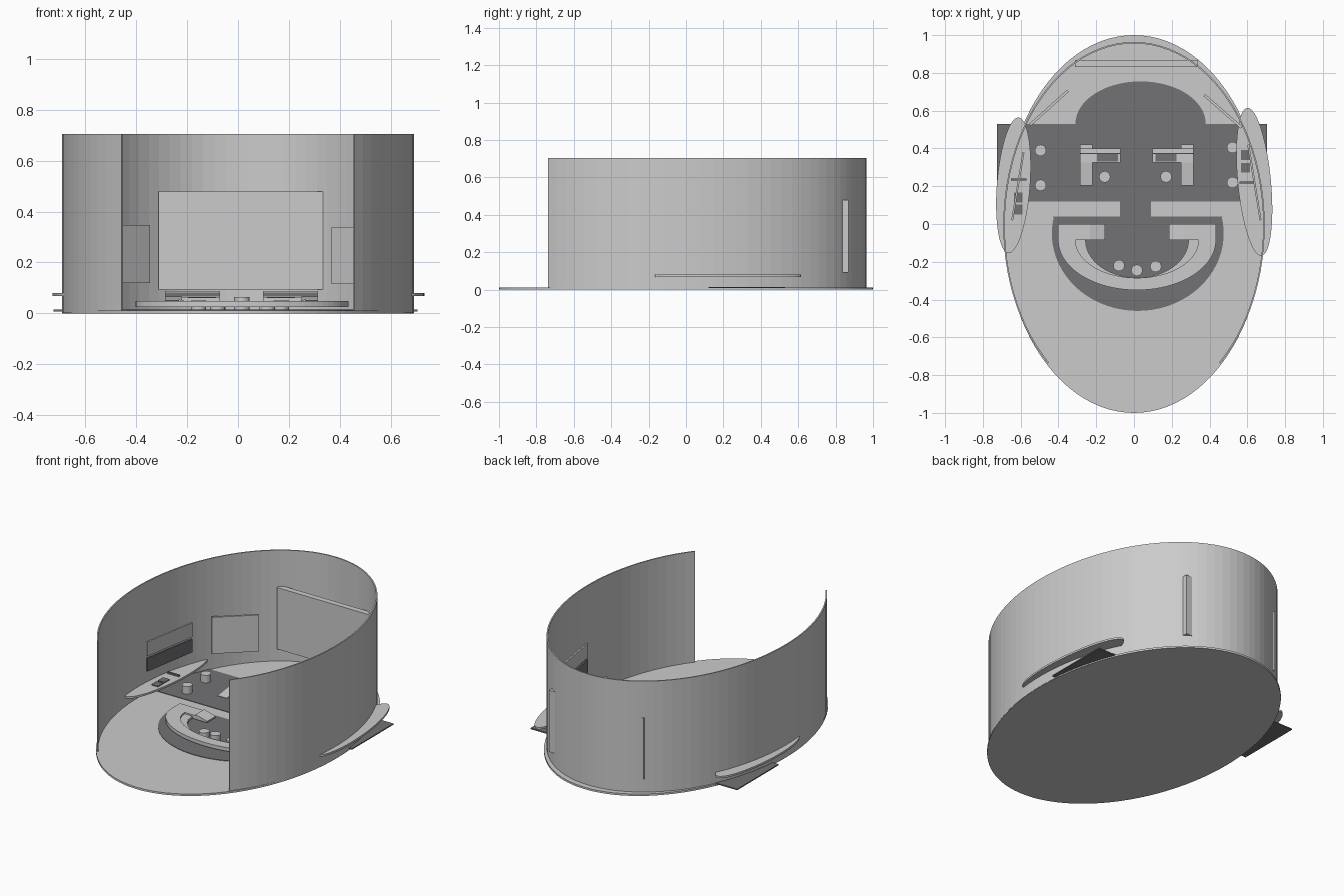
import bpy, bmesh, math
from mathutils import Vector

if "Cube" in bpy.data.objects:
    bpy.data.objects.remove(bpy.data.objects["Cube"])

dark = bpy.data.materials.new("dark_grey")
dark.diffuse_color = (0.17, 0.17, 0.18, 1)
dark.use_nodes = True
dark.node_tree.nodes["Principled BSDF"].inputs["Base Color"].default_value = dark.diffuse_color


def prism(name, pts, z0, z1, mat=None):
    """Extrude a flat outline from z0 to z1."""
    bm = bmesh.new()
    f = bm.faces.new([bm.verts.new((x, y, z0)) for x, y in pts])
    r = bmesh.ops.extrude_face_region(bm, geom=[f])
    for v in r["geom"]:
        if isinstance(v, bmesh.types.BMVert):
            v.co.z = z1
    bmesh.ops.recalc_face_normals(bm, faces=bm.faces)
    me = bpy.data.meshes.new(name)
    bm.to_mesh(me)
    bm.free()
    ob = bpy.data.objects.new(name, me)
    bpy.context.collection.objects.link(ob)
    if mat:
        me.materials.append(mat)
    return ob


def arc(cx, cy, rx, ry, a0, a1, n, tilt=0.0):
    """Points along an elliptical arc, angles in degrees."""
    out = []
    for i in range(n + 1):
        t = math.radians(a0 + (a1 - a0) * i / n)
        x, y = rx * math.cos(t), ry * math.sin(t)
        out.append((cx + x * math.cos(tilt) - y * math.sin(tilt),
                    cy + x * math.sin(tilt) + y * math.cos(tilt)))
    return out


def box(name, x0, x1, y0, y1, z0, z1, mat=None):
    return prism(name, [(x0, y0), (x1, y0), (x1, y1), (x0, y1)], z0, z1, mat)


def panel(name, p, q, z0, z1, t=0.014, mat=None):
    """Upright thin board between two plan points."""
    p, q = Vector(p), Vector(q)
    d = (q - p).normalized()
    n = Vector((-d.y, d.x)) * t / 2
    return prism(name, [p + n, p - n, q - n, q + n], z0, z1, mat)


def slope(ob, y0, z0, y1, z1, axis=1):
    """Reshape the top of a box so that it slopes along an axis."""
    top = max(v.co.z for v in ob.data.vertices)
    for v in ob.data.vertices:
        if v.co.z > top - 1e-5:
            v.co.z = z0 + (z1 - z0) * (v.co[axis] - y0) / (y1 - y0)


# Oval floor
prism("floor", arc(0, 0, 0.69, 1.0, 0, 360, 96)[:-1], 0, 0.012)

# Open-fronted curved wall
a = math.degrees(math.asin(0.73 / 0.972))
outer = arc(0, -0.008, 0.692, 0.972, -a, 180 + a, 72)
inner = arc(0, -0.008, 0.684, 0.964, -a, 180 + a, 72)
prism("wall", outer + inner[::-1], 0.002, 0.705)

# Dark carpet: cross deck with rounded back, centre aisle, D-shaped pit
deck = [(-0.725, 0.12), (-0.075, 0.12), (-0.075, 0.04), (-0.43, 0.04)]
deck += arc(0.02, -0.05, 0.455, 0.41, 168, 372, 40)
deck += [(0.47, 0.04), (0.09, 0.04), (0.09, 0.12), (0.705, 0.12), (0.705, 0.53)]
deck += arc(0.035, 0.53, 0.345, 0.225, 0, 180, 32) + [(-0.725, 0.53)]
prism("carpet", deck, 0.008, 0.015, dark)

# Horseshoe console: raised outer band and lower inner ledge
cx, cy = 0.016, -0.085
for name, ro, ri, z in (("console_rim", (0.418, 0.265), (0.326, 0.195), 0.048),
                        ("console_ledge", (0.33, 0.199), (0.274, 0.218), 0.038)):
    if name == "console_ledge":
        ro, ri = (0.33, 0.2), (0.272, 0.2)
    else:
        ri = (0.326, 0.2)
    pts = arc(cx, cy, ro[0], ro[1], 180, 360, 40)
    pts += arc(cx, cy, ri[0], ri[1] if z > 0.04 else 0.199, 360, 180, 40)
    prism(name, pts, 0.025, z)
prism("console_lower_band", arc(cx, cy, 0.33, 0.225, 180, 360, 40)
      + arc(cx, cy, 0.274, 0.2, 360, 180, 40), 0.025, 0.039)
for s in (-1, 1):
    def span(u, v):
        return sorted((cx + s * u, cx + s * v))
    box("console_end", *span(0.25, 0.418), -0.085, 0.0, 0.025, 0.048)
    flap = box("console_flap", *span(0.17, 0.25), -0.085, 0.0, 0.025, 0.048)
    slope(flap, cx + s * 0.25, 0.055, cx + s * 0.17, 0.034, 0)

# Stools: x, y, top height
for x, y, h in ((-0.495, 0.39, 0.062), (-0.495, 0.205, 0.062),
                (0.522, 0.405, 0.062), (0.522, 0.22, 0.062),
                (-0.155, 0.25, 0.05), (0.17, 0.25, 0.05),
                (-0.08, -0.22, 0.046), (0.015, -0.245, 0.064), (0.115, -0.225, 0.046)):
    prism("stool", arc(x, y, 0.03, 0.03, 0, 360, 20)[:-1], 0.014, h)

# Pair of L-shaped work desks
for s in (-1, 1):
    def span(u, v):
        return sorted((0.014 + s * u, 0.014 + s * v))
    box("desk_back", *span(0.085, 0.3), 0.375, 0.4, 0.045, 0.087)
    box("desk_top", *span(0.085, 0.3), 0.325, 0.375, 0.045, 0.062)
    box("desk_screen", *span(0.087, 0.298), 0.37, 0.376, 0.066, 0.081, dark)
    box("desk_keypad", *span(0.10, 0.21), 0.332, 0.37, 0.061, 0.065, dark)
    leg = box("desk_side", *span(0.235, 0.3), 0.205, 0.325, 0.045, 0.06)
    slope(leg, 0.205, 0.05, 0.325, 0.066)
    box("desk_shelf", *span(0.235, 0.3), 0.4, 0.42, 0.045, 0.07)

# Side stations: oval table, twin wall displays, small controls
for c, tilt, p, q, pads, bar in (
        ((-0.638, 0.205), -0.075, (-0.645, 0.02), (-0.585, 0.38),
         ((-0.612, 0.14), (-0.612, 0.077)), (-0.61, 0.235)),
        ((0.637, 0.223), 0.095, (0.67, 0.02), (0.605, 0.42),
         ((0.59, 0.365), (0.59, 0.298)), (0.598, 0.22))):
    prism("side_table", arc(*c, 0.088, 0.393 if c[0] > 0 else 0.36, 0, 360, 64, tilt)[:-1],
          0.068, 0.08)
    panel("upper_display", p, q, 0.27, 0.36, 0.01)
    panel("lower_display", p, q, 0.175, 0.257, 0.01, dark)
    for x, y in pads:
        box("side_keypad", x - 0.023, x + 0.023, y - 0.026, y + 0.026, 0.079, 0.085, dark)
    box("side_bar", bar[0] - 0.04, bar[0] + 0.04, bar[1] - 0.006, bar[1] + 0.006,
        0.079, 0.09, dark)

# Large main screen and two angled corner screens
box("main_screen", -0.313, 0.34, 0.832, 0.868, 0.093, 0.478)
panel("corner_screen_left", (-0.55, 0.525), (-0.35, 0.705), 0.12, 0.348)
panel("corner_screen_right", (0.57, 0.51), (0.372, 0.683), 0.115, 0.34)
